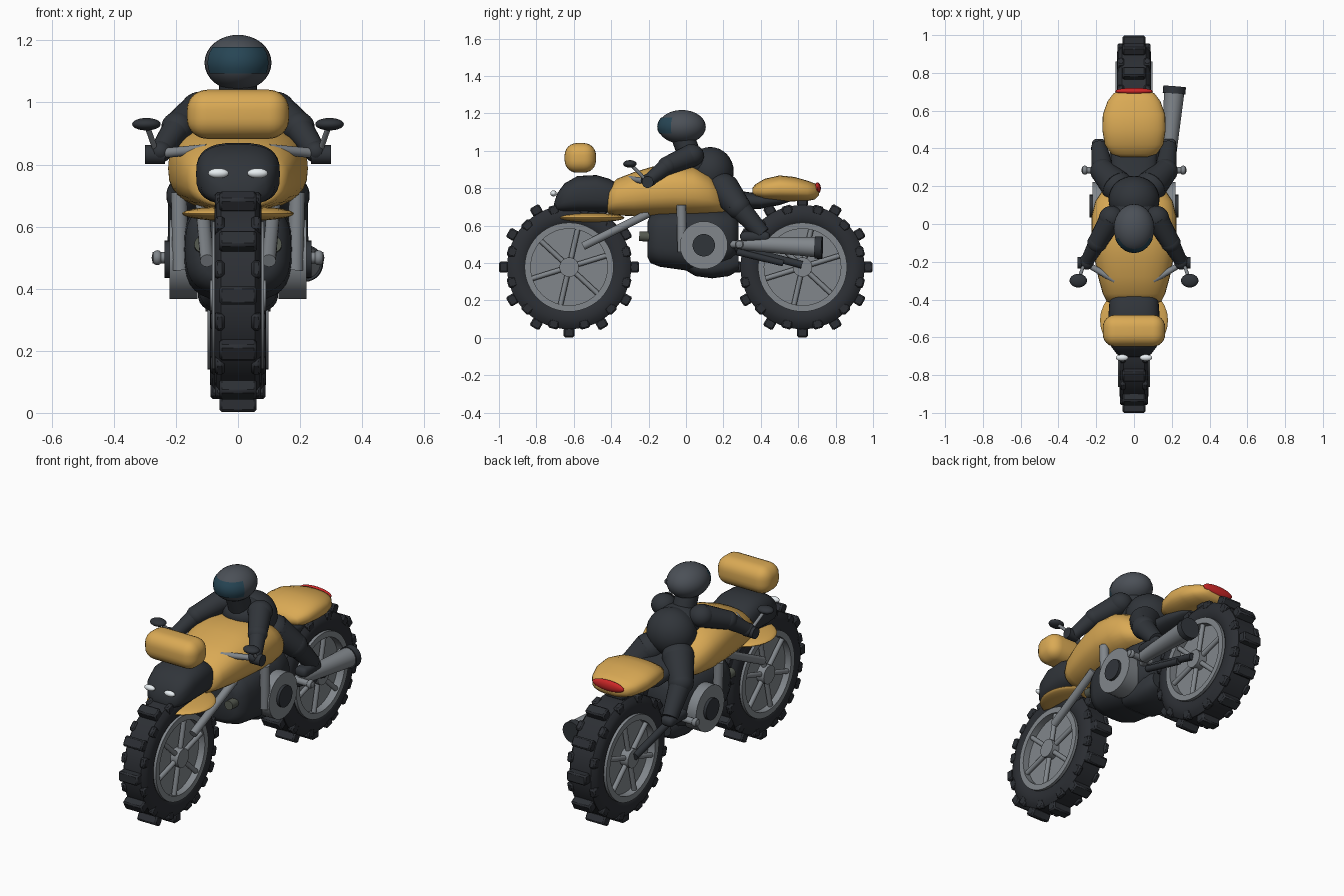
import bpy, bmesh, math
from mathutils import Vector, Matrix

if "Cube" in bpy.data.objects:
    bpy.data.objects.remove(bpy.data.objects["Cube"])


def mat(name, r, g, b):
    m = bpy.data.materials.new(name)
    m.diffuse_color = (r, g, b, 1)
    m.use_nodes = True
    m.node_tree.nodes["Principled BSDF"].inputs["Base Color"].default_value = m.diffuse_color
    return m


DARK = mat("dark", 0.03, 0.035, 0.042)
RUBBER = mat("rubber", 0.025, 0.028, 0.034)
ORANGE = mat("orange", 0.70, 0.40, 0.09)
METAL = mat("metal", 0.22, 0.24, 0.26)
OLIVE = mat("olive", 0.09, 0.10, 0.08)
HELMET = mat("helmet", 0.07, 0.08, 0.095)
VISOR = mat("visor", 0.02, 0.06, 0.09)
RED = mat("red", 0.6, 0.02, 0.02)
WHITE = mat("white", 0.8, 0.85, 0.88)


def finish(name, bm, m, angle=38):
    bmesh.ops.recalc_face_normals(bm, faces=bm.faces)
    me = bpy.data.meshes.new(name)
    bm.to_mesh(me)
    bm.free()
    me.shade_smooth()
    me.set_sharp_from_angle(angle=math.radians(angle))
    me.materials.append(m)
    ob = bpy.data.objects.new(name, me)
    bpy.context.collection.objects.link(ob)
    return ob


def ball(name, c, r, m, tilt=0):
    bm = bmesh.new()
    bmesh.ops.create_uvsphere(bm, u_segments=28, v_segments=16, radius=1)
    bm.transform(Matrix.Translation(c) @ Matrix.Rotation(tilt, 4, 'X') @ Matrix.Diagonal((*r, 1)))
    return finish(name, bm, m)


def tube(name, a, b, r1, m, r2=None, n=20):
    a, b = Vector(a), Vector(b)
    d = b - a
    bm = bmesh.new()
    bmesh.ops.create_cone(bm, cap_ends=True, segments=n, radius1=r1,
                          radius2=r1 if r2 is None else r2, depth=d.length)
    bm.transform(Matrix.Translation((a + b) / 2) @ d.to_track_quat('Z', 'Y').to_matrix().to_4x4())
    return finish(name, bm, m)


def box(name, c, s, m, bevel=0.01, rot=0, seg=3):
    bm = bmesh.new()
    bmesh.ops.create_cube(bm, size=1)
    bm.transform(Matrix.Diagonal((*s, 1)))
    bmesh.ops.bevel(bm, geom=bm.edges[:], offset=bevel, segments=seg, profile=0.5, affect='EDGES')
    bm.transform(Matrix.Translation(c) @ Matrix.Rotation(rot, 4, 'X'))
    return finish(name, bm, m)


# Body shell through superellipse sections (y, z_low, z_high, half_width)
def loft(name, secs, m, p=2.5, n=32):
    bm = bmesh.new()
    rings = []
    for y, z0, z1, w in secs:
        ring = []
        for i in range(n):
            t = 2 * math.pi * i / n
            c, s = math.cos(t), math.sin(t)
            ring.append(bm.verts.new((w * math.copysign(abs(c) ** (2 / p), c), y,
                                      (z0 + z1) / 2 + (z1 - z0) / 2 * math.copysign(abs(s) ** (2 / p), s))))
        rings.append(ring)
    for a, b in zip(rings, rings[1:]):
        for i in range(n):
            bm.faces.new((a[i], a[(i + 1) % n], b[(i + 1) % n], b[i]))
    bm.faces.new(rings[0])
    bm.faces.new(rings[-1])
    return finish(name, bm, m, 50)


# Closed profile (x, radius) revolved about a sideways axle
def ring(name, prof, cy, cz, m, n=48):
    bm = bmesh.new()
    loops = []
    for i in range(n):
        t = 2 * math.pi * i / n
        loops.append([bm.verts.new((x, cy + r * math.cos(t), cz + r * math.sin(t))) for x, r in prof])
    k = len(prof)
    for i in range(n):
        a, b = loops[i], loops[(i + 1) % n]
        for j in range(k):
            bm.faces.new((a[j], a[(j + 1) % k], b[(j + 1) % k], b[j]))
    return finish(name, bm, m)


def wheel(pre, cy, w):
    cz = 0.378
    side = [(w * 0.85, 0.232), (w, 0.25), (w, 0.285), (w * 0.93, 0.31), (w * 0.72, 0.332)]
    ring(pre + "_tyre", side + [(-x, r) for x, r in reversed(side)], cy, cz, RUBBER)
    ring(pre + "_rim", [(w + .008, .238), (w + .008, .205), (-w - .008, .205), (-w - .008, .238)], cy, cz, METAL)
    tube(pre + "_disc", (-w * .6, cy, cz), (w * .6, cy, cz), 0.21, METAL, n=40)
    tube(pre + "_hub", (-w - .015, cy, cz), (w + .015, cy, cz), 0.052, METAL)
    for i in range(12):
        t = i * math.pi / 6
        d = Vector((0, math.cos(t), math.sin(t)))
        box(pre + "_tread", Vector((0, cy, cz)) + d * 0.35, (0.12, 0.058, 0.05), RUBBER, 0.008, t - math.pi / 2, 1)
        for s in (-1, 1):
            e = Vector((0, math.cos(t + .26), math.sin(t + .26)))
            box(pre + "_side_tread", Vector((s * w * .78, cy, cz)) + e * 0.315,
                (w * .4, 0.055, 0.05), RUBBER, 0.008, t + .26 - math.pi / 2, 1)
    for i in range(6):
        t = i * math.pi / 3 + 0.3
        d = Vector((0, math.cos(t), math.sin(t)))
        for s in (-1, 1):
            c = Vector((s * w * .85, cy, cz))
            tube(pre + "_spoke", c + d * .04, c + d * .215, 0.014, METAL, n=10)


wheel("front_wheel", -0.625, 0.076)
wheel("rear_wheel", 0.623, 0.09)

# Bodywork
loft("fuel_tank", [(-.42, .67, .78, .12), (-.41, .66, .81, .145), (-.37, .655, .85, .165), (-.28, .65, .885, .19),
                   (-.18, .65, .915, .21), (-.07, .65, .93, .225), (.04, .65, .92, .225), (.12, .655, .88, .205),
                   (.18, .66, .82, .165), (.215, .665, .74, .1), (.225, .67, .70, .05)], ORANGE)
loft("front_cowl", [(-.705, .69, .72, .04), (-.69, .675, .77, .09), (-.65, .67, .825, .12), (-.58, .67, .865, .135),
                    (-.48, .67, .87, .135), (-.41, .67, .85, .13), (-.36, .68, .82, .11)], DARK, 2.8)
ball("front_fender", (0, -.51, .642), (.18, .18, .025), ORANGE)
box("windscreen", (0, -.565, .962), (.33, .168, .158), ORANGE, .065, 0, 6)
loft("tail", [(.355, .77, .80, .07), (.37, .75, .82, .12), (.42, .735, .85, .155), (.50, .73, .868, .168),
              (.58, .73, .86, .165), (.65, .732, .84, .14), (.69, .74, .825, .11), (.71, .76, .80, .07)], ORANGE)
ball("tail_light", (0, .703, .80), (.1, .018, .03), RED)
loft("seat", [(.12, .70, .82, .1), (.25, .69, .79, .12), (.40, .69, .77, .12), (.50, .71, .76, .09),
              (.56, .73, .75, .04)], DARK)

# Engine
loft("engine", [(-.205, .43, .62, .12), (-.19, .40, .66, .15), (-.14, .38, .68, .17), (0, .36, .69, .175),
                (.14, .36, .69, .175), (.24, .40, .68, .16), (.28, .45, .64, .12)], DARK, 3)
loft("sump", [(-.0, .36, .48, .10), (.05, .33, .48, .125), (.14, .318, .48, .13), (.23, .33, .48, .125),
              (.28, .36, .46, .10)], DARK, 3)

for s in (-1, 1):
    # Front lights, fork, engine covers and frame
    ball("headlight", (s * .063, -.708, .772), (.033, .017, .016), WHITE)
    tube("fork_leg", (s * .1, -.55, .49), (s * .115, -.2, .665), .022, METAL)
    tube("engine_cover", (s * .13, .095, .495), (s * .22, .095, .495), .128, METAL, n=32)
    tube("cover_cap", (s * .21, .095, .495), (s * .236, .095, .495), .06, DARK, n=28)
    tube("frame_tube", (s * .19, -.025, .71), (s * .185, -.02, .46), .026, METAL)
    tube("header_pipe", (s * .115, -.25, .543), (s * .115, .05, .53), .026, OLIVE)
    tube("swingarm", (s * .11, .2, .50), (s * .11, .62, .39), .02, DARK)
    tube("foot_peg", (s * .12, .285, .50), (s * .275, .285, .50), .018, METAL)
    ball("peg_tip", (s * .26, .285, .50), (.018, .024, .024), METAL)
    # Handlebar and mirror
    tube("handlebar", (s * .1, -.3, .85), (s * .26, -.205, .835), .016, METAL)
    tube("grip", (s * .235, -.205, .832), (s * .3, -.205, .832), .031, DARK)
    tube("mirror_stem", (s * .265, -.215, .845), (s * .292, -.29, .922), .009, METAL)
    ball("mirror", (s * .295, -.3, .93), (.046, .036, .02), DARK)
    # Rider limbs
    shoulder, elbow, hand = (s * .12, .03, .975), (s * .195, -.1, .92), (s * .25, -.2, .842)
    tube("upper_arm", shoulder, elbow, .062, DARK, .05)
    ball("shoulder", shoulder, (.066, .066, .06), DARK)
    ball("elbow", elbow, (.052, .052, .05), DARK)
    tube("forearm", elbow, hand, .046, DARK, .034)
    ball("hand", hand, (.038, .042, .035), DARK)
    hip, knee, ankle = (s * .09, .2, .80), (s * .165, .28, .70), (s * .185, .41, .555)
    tube("thigh", hip, knee, .085, DARK, .066)
    ball("hip", hip, (.085, .085, .08), DARK)
    ball("knee", knee, (.066, .066, .066), DARK)
    tube("shin", knee, ankle, .06, DARK, .042)
    box("boot", (s * .185, .37, .54), (.075, .16, .055), DARK, .022)

# Silencer on the right side with a dark end cap
tube("exhaust_pipe", (.13, .22, .50), (.185, .34, .50), .02, METAL)
tube("silencer", (.18, .30, .505), (.213, .70, .484), .035, METAL, .054, 28)
tube("silencer_cap", (.212, .69, .483), (.215, .728, .482), .06, DARK, n=28)
tube("rear_link", (.13, .27, .46), (.12, .52, .40), .018, DARK)

# Rider body and helmet
ball("torso", (0, .13, .89), (.135, .125, .13), DARK)
ball("chest", (0, .06, .93), (.12, .11, .085), DARK)
tube("neck", (0, .02, .97), (0, -.015, 1.07), .062, DARK)
ball("helmet", (0, -.022, 1.128), (.108, .128, .09), HELMET)
visor = ball("visor", (0, -.026, 1.128), (.109, .128, .091), VISOR)
bm = bmesh.new()
bm.from_mesh(visor.data)
drop = [f for f in bm.faces if f.calc_center_median().y > -.085 or not 1.095 < f.calc_center_median().z < 1.175]
bmesh.ops.delete(bm, geom=drop, context='FACES')
bm.to_mesh(visor.data)
bm.free()
